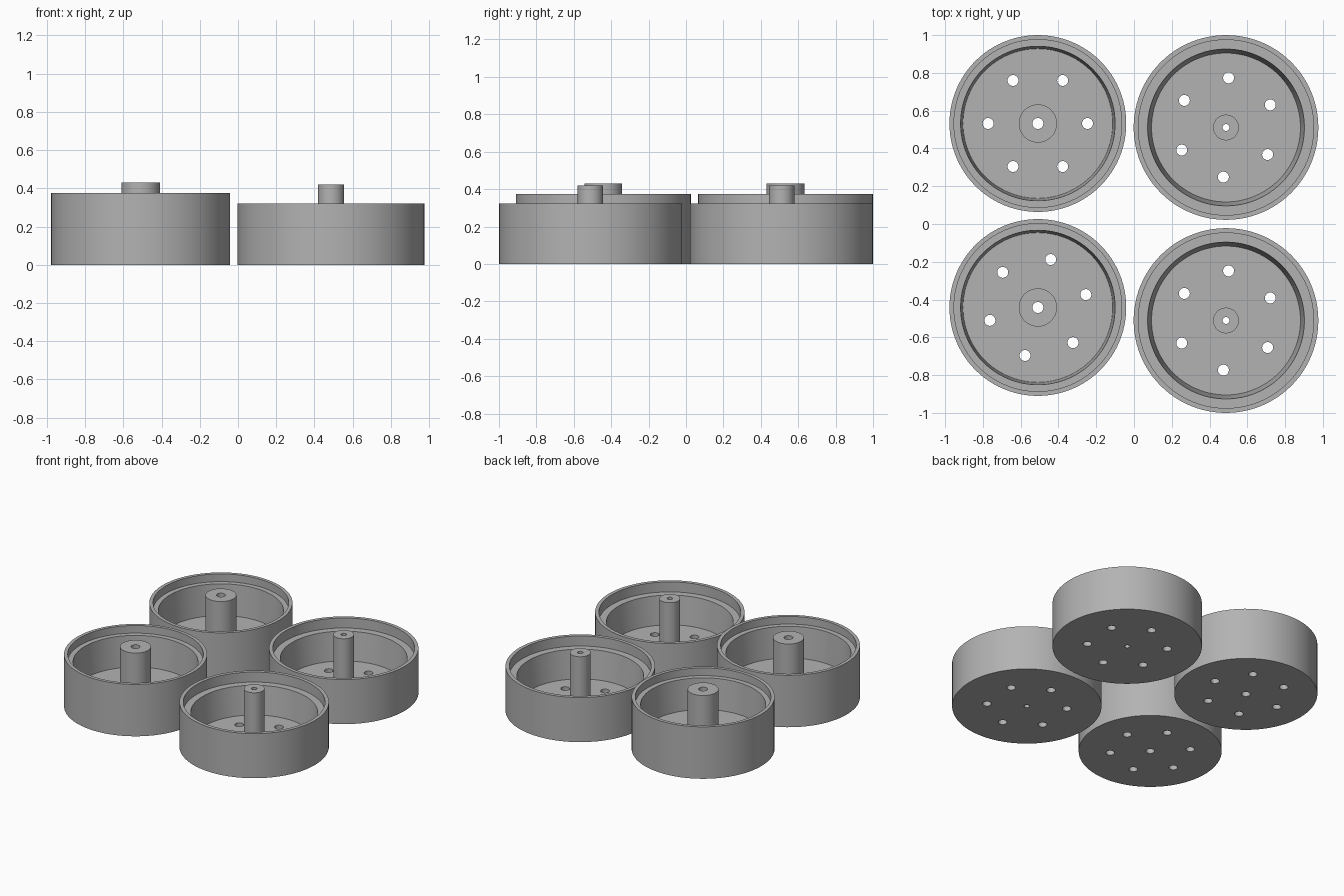
import bpy, bmesh, math
from mathutils import Matrix, Vector

if "Cube" in bpy.data.objects:
    bpy.data.objects.remove(bpy.data.objects["Cube"])

grey = bpy.data.materials.new("mid grey")
grey.diffuse_color = (0.45, 0.45, 0.45, 1)
grey.use_nodes = True
grey.node_tree.nodes["Principled BSDF"].inputs["Base Color"].default_value = grey.diffuse_color
SEG = 96


def lathe(name, profile):
    """Revolve a closed (radius, z) outline around z."""
    bm = bmesh.new()
    rings = []
    for i in range(SEG):
        a = 2 * math.pi * i / SEG
        rings.append([bm.verts.new((r * math.cos(a), r * math.sin(a), z)) for r, z in profile])
    n = len(profile)
    for i in range(SEG):
        p, q = rings[i], rings[(i + 1) % SEG]
        for j in range(n):
            k = (j + 1) % n
            bm.faces.new((p[j], q[j], q[k], p[k]))
    bmesh.ops.recalc_face_normals(bm, faces=bm.faces)
    return to_object(name, bm)


def to_object(name, bm):
    me = bpy.data.meshes.new(name)
    bm.to_mesh(me)
    bm.free()
    ob = bpy.data.objects.new(name, me)
    bpy.context.collection.objects.link(ob)
    return ob


def cup(name, centre, turn, outer, lip, ledge, inner, height, ledge_z, floor, post, post_z, bore):
    # shell, stepped rim, floor and bored centre post as one outline
    ob = lathe(name, [(bore, 0), (outer, 0), (outer, height), (lip, height),
                      (lip, ledge_z), (ledge, ledge_z), (inner, floor),
                      (post, floor), (post, post_z), (bore, post_z)])
    ob.data.materials.append(grey)
    # six drilled floor holes
    bm = bmesh.new()
    for i in range(6):
        a = math.radians(turn + 60 * i)
        spot = Vector((0.263 * math.cos(a), 0.263 * math.sin(a), floor / 2))
        bmesh.ops.create_cone(bm, cap_ends=True, segments=32, radius1=0.029, radius2=0.029,
                              depth=floor + 0.06, matrix=Matrix.Translation(spot))
    cutter = to_object("hole_cutter", bm)
    cutter.hide_render = True
    mod = ob.modifiers.new("holes", 'BOOLEAN')
    mod.operation, mod.solver, mod.object = 'DIFFERENCE', 'EXACT', cutter
    bpy.ops.object.select_all(action='DESELECT')
    bpy.context.view_layer.objects.active = ob
    ob.select_set(True)
    bpy.ops.object.modifier_apply(modifier=mod.name)
    bpy.data.objects.remove(cutter)
    bpy.ops.object.shade_smooth_by_angle(angle=math.radians(30))
    ob.location = (*centre, 0)


# taller cups with thick posts
tall = dict(outer=0.468, lip=0.444, ledge=0.409, inner=0.396, height=0.375,
            ledge_z=0.32, floor=0.097, post=0.101, post_z=0.43, bore=0.029)
cup("tall_cup_back", (-0.509, 0.532), 0, **tall)
cup("tall_cup_front", (-0.509, -0.442), 15, **tall)

# lower cups with slim posts
low = dict(outer=0.489, lip=0.464, ledge=0.415, inner=0.394, height=0.322,
           ledge_z=0.25, floor=0.045, post=0.068, post_z=0.42, bore=0.018)
cup("low_cup_back", (0.487, 0.511), 27, **low)
cup("low_cup_front", (0.487, -0.511), 27, **low)
